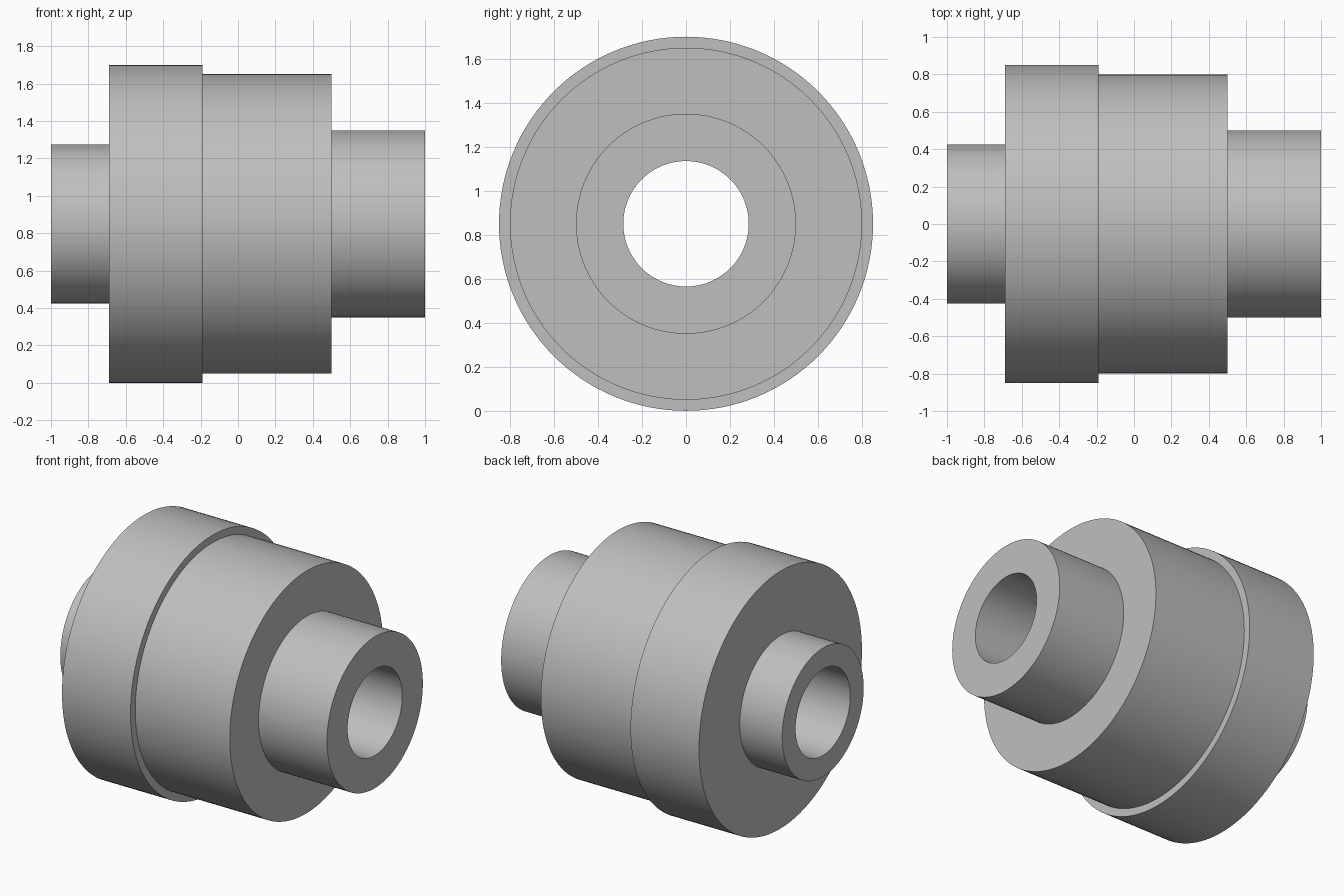
import bpy
import bmesh
import math
from mathutils import Matrix, Vector

cube = bpy.data.objects.get("Cube")
if cube:
    bpy.data.objects.remove(cube, do_unlink=True)

SEGMENTS = 128
AXIS_Z = 0.85
BORE = 0.285

# Plain grey metal
grey = bpy.data.materials.new("grey_metal")
grey.use_nodes = True
colour = (0.52, 0.52, 0.52, 1)
grey.diffuse_color = colour
grey.node_tree.nodes["Principled BSDF"].inputs["Base Color"].default_value = colour

# Closed half section (x, radius): short hub, flange, body, long hub, bore
profile = [
    (-1, BORE), (-1, 0.425),
    (-0.69, 0.425), (-0.69, 0.85),
    (-0.19, 0.85), (-0.19, 0.80),
    (0.50, 0.80), (0.50, 0.50),
    (1, 0.50), (1, BORE),
]

# Revolve the section around the x axis
bm = bmesh.new()
rings = []
for i in range(SEGMENTS):
    turn = Matrix.Rotation(2 * math.pi * i / SEGMENTS, 3, "X")
    rings.append([bm.verts.new(turn @ Vector((x, 0, r))) for x, r in profile])
for i, ring in enumerate(rings):
    following = rings[(i + 1) % SEGMENTS]
    for j in range(len(profile)):
        k = (j + 1) % len(profile)
        bm.faces.new((ring[j], ring[k], following[k], following[j]))
bmesh.ops.recalc_face_normals(bm, faces=bm.faces)

mesh = bpy.data.meshes.new("stepped_bushing")
bm.to_mesh(mesh)
bm.free()
mesh.materials.append(grey)
bushing = bpy.data.objects.new("stepped_bushing", mesh)
bushing.location.z = AXIS_Z
bpy.context.collection.objects.link(bushing)

# Smooth round walls, crisp steps
bpy.ops.object.select_all(action="DESELECT")
bushing.select_set(True)
bpy.context.view_layer.objects.active = bushing
bpy.ops.object.shade_smooth_by_angle(angle=math.radians(30))
